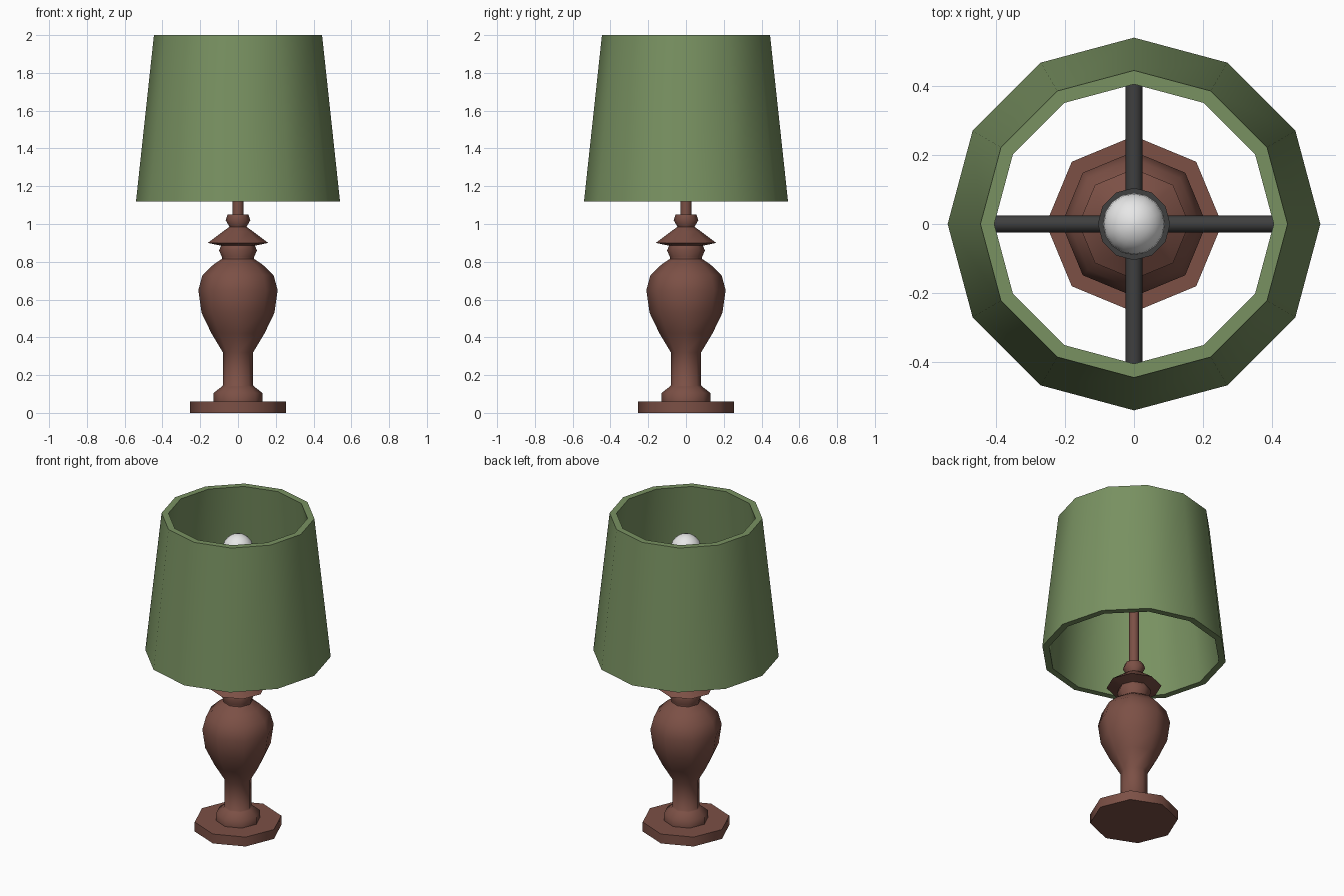
import bpy, bmesh, math
from mathutils import Matrix

if "Cube" in bpy.data.objects:
    bpy.data.objects.remove(bpy.data.objects["Cube"])


def material(name, rgb):
    m = bpy.data.materials.new(name)
    m.diffuse_color = (*rgb, 1)
    m.use_nodes = True
    m.node_tree.nodes["Principled BSDF"].inputs["Base Color"].default_value = m.diffuse_color
    return m


BROWN = material("brown wood", (0.20, 0.08, 0.06))
GREEN = material("green fabric", (0.19, 0.285, 0.12))
METAL = material("dark metal", (0.05, 0.05, 0.05))
WHITE = material("white glass", (0.80, 0.80, 0.80))


def finish(name, bm, mat):
    bmesh.ops.recalc_face_normals(bm, faces=bm.faces)
    me = bpy.data.meshes.new(name)
    bm.to_mesh(me)
    bm.free()
    me.materials.append(mat)
    ob = bpy.data.objects.new(name, me)
    bpy.context.collection.objects.link(ob)
    bpy.ops.object.select_all(action='DESELECT')
    ob.select_set(True)
    bpy.context.view_layer.objects.active = ob
    bpy.ops.object.shade_smooth_by_angle(angle=math.radians(50))
    return ob


def lathe(name, profile, sides, mat, closed=False):
    """Revolve (radius, z) points; ends are capped unless the profile is a loop."""
    bm = bmesh.new()
    rings = []
    for r, z in profile:
        rings.append([bm.verts.new((r * math.cos(2 * math.pi * i / sides),
                                    r * math.sin(2 * math.pi * i / sides), z))
                      for i in range(sides)])
    pairs = list(zip(rings, rings[1:]))
    if closed:
        pairs.append((rings[-1], rings[0]))
    for a, b in pairs:
        for i in range(sides):
            j = (i + 1) % sides
            bm.faces.new((a[i], a[j], b[j], b[i]))
    if not closed:
        bm.faces.new(rings[0])
        bm.faces.new(rings[-1])
    return finish(name, bm, mat)


# Turned wooden stand with its octagonal foot
lathe("turned_stand", [
    (0.255, 0), (0.255, 0.06), (0.13, 0.06), (0.13, 0.105), (0.085, 0.14),
    (0.08, 0.145), (0.08, 0.32), (0.14, 0.42), (0.193, 0.53), (0.21, 0.65),
    (0.188, 0.73), (0.13, 0.785), (0.085, 0.815), (0.085, 0.825), (0.10, 0.86),
    (0.09, 0.885), (0.16, 0.90), (0.08, 0.96), (0.045, 0.985), (0.065, 1.02),
    (0.055, 1.05), (0.03, 1.05), (0.03, 1.58)], 8, BROWN)

# Hollow tapered lampshade
lathe("lampshade", [(0.54, 1.12), (0.445, 2.0), (0.405, 2.0), (0.50, 1.12)],
      12, GREEN, closed=True)

# Bulb socket
lathe("bulb_socket", [(0.105, 1.56), (0.105, 1.69)], 12, METAL)

# Glass bulb: short neck into a round globe
globe = [(0.09 * math.cos(math.radians(a)), 1.79 + 0.09 * math.sin(math.radians(a)))
         for a in range(-45, 90, 15)]
lathe("bulb", [(0.06, 1.68)] + globe + [(0.006, 1.88)], 16, WHITE)

# Four arms from the socket out to the shade
for k, side in enumerate(("right", "back", "left", "front")):
    bm = bmesh.new()
    turn = Matrix.Rotation(k * math.pi / 2, 4, 'Z')
    bmesh.ops.create_cone(
        bm, cap_ends=True, segments=8, radius1=0.025, radius2=0.025, depth=0.38,
        matrix=turn @ Matrix.Translation((0.27, 0, 1.62)) @ Matrix.Rotation(math.pi / 2, 4, 'Y'))
    finish("shade_arm_" + side, bm, METAL)
